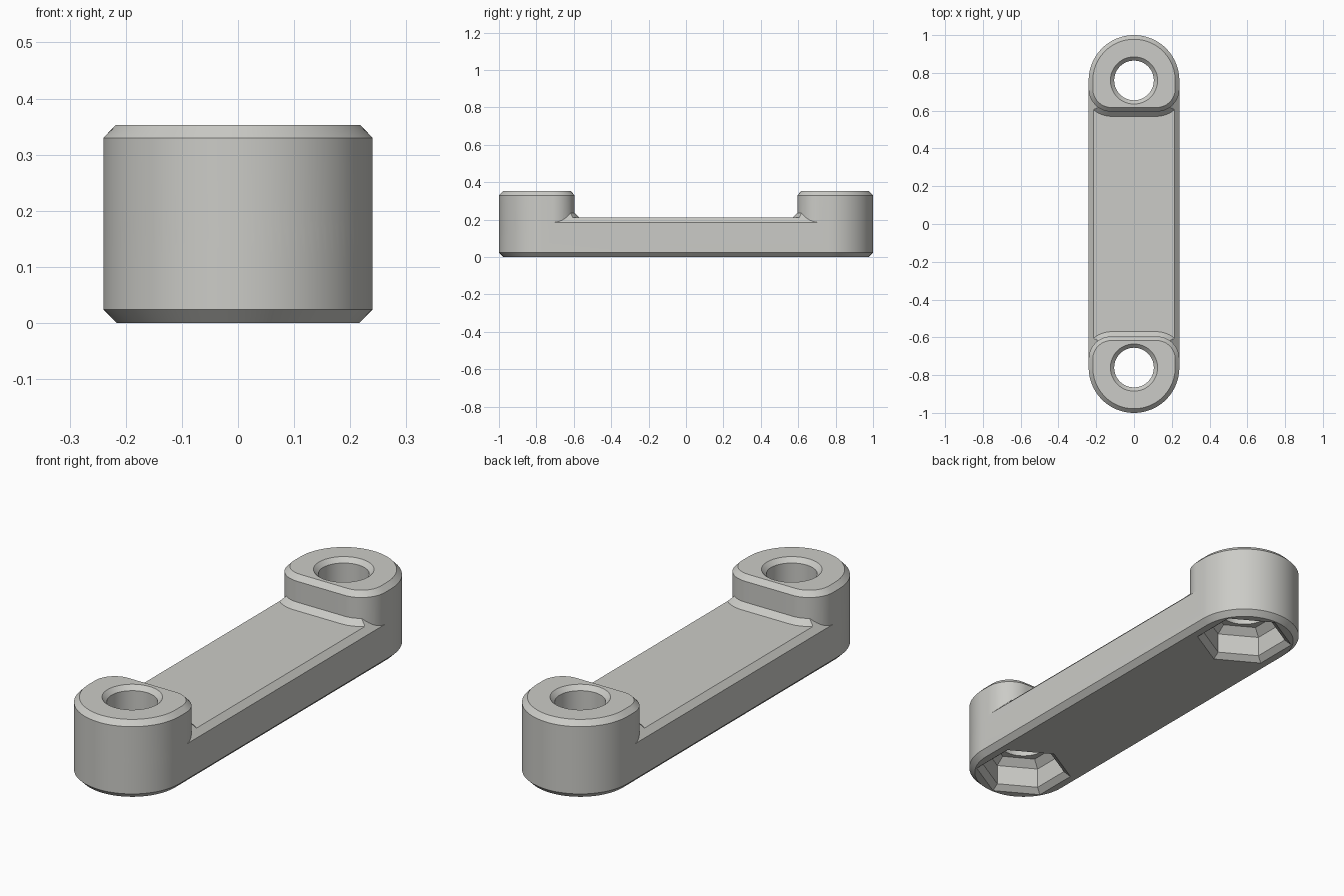
import bpy, bmesh, math

if "Cube" in bpy.data.objects:
    bpy.data.objects.remove(bpy.data.objects["Cube"])

R = 0.24        # half width of the bar and radius of its ends
CY = 0.76       # distance of the hole centres from the middle
CH = 0.024      # edge chamfer

grey = bpy.data.materials.new("warm grey")
grey.diffuse_color = (0.6, 0.6, 0.57, 1)
grey.use_nodes = True
grey.node_tree.nodes["Principled BSDF"].inputs["Base Color"].default_value = grey.diffuse_color


def arc(cx, cy, r, a0, a1, n):
    """Points on an arc, angles in degrees."""
    return [(cx + r * math.cos(math.radians(a0 + (a1 - a0) * i / n)),
             cy + r * math.sin(math.radians(a0 + (a1 - a0) * i / n)))
            for i in range(n + 1)]


def loft(name, rings):
    """Closed solid through a stack of (z, outline) rings."""
    bm = bmesh.new()
    loops = [[bm.verts.new((x, y, z)) for x, y in pts] for z, pts in rings]
    n = len(loops[0])
    for a, b in zip(loops, loops[1:]):
        for i in range(n):
            j = (i + 1) % n
            bm.faces.new((a[i], a[j], b[j], b[i]))
    bm.faces.new(loops[0][::-1])
    bm.faces.new(loops[-1])
    bmesh.ops.recalc_face_normals(bm, faces=bm.faces)
    me = bpy.data.meshes.new(name)
    bm.to_mesh(me)
    bm.free()
    me.materials.append(grey)
    ob = bpy.data.objects.new(name, me)
    bpy.context.collection.objects.link(ob)
    return ob


def combine(target, tool, operation):
    """Apply a boolean and remove the tool."""
    mod = target.modifiers.new("bool", 'BOOLEAN')
    mod.operation = operation
    mod.solver = 'EXACT'
    mod.object = tool
    bpy.context.view_layer.objects.active = target
    bpy.ops.object.modifier_apply(modifier=mod.name)
    bpy.data.objects.remove(tool)


def stadium(inset):
    r = R - inset
    return arc(0, CY, r, 0, 180, 48) + arc(0, -CY, r, 180, 360, 48)


def boss_outline(inset, side):
    """Round outer end, flat inner face with rounded corners."""
    c = 0.12
    pts = (arc(0, CY, R - inset, 0, 180, 48)
           + arc(-(R - c), 0.595 + c, c - inset, 180, 270, 16)
           + arc(R - c, 0.595 + c, c - inset, 270, 360, 16))
    return [(x, y * side) for x, y in pts]


# Bar with chamfered top and bottom edges
bar = loft("link_bar", [(0, stadium(CH)), (CH, stadium(0)),
                        (0.185, stadium(0)), (0.21, stadium(0.025))])

for side in (1, -1):
    # Raised boss at the end
    boss = loft("boss", [(0.1, boss_outline(0, side)), (0.33, boss_outline(0, side)),
                         (0.353, boss_outline(0.022, side))])
    combine(bar, boss, 'UNION')

    # Sloped foot of the boss, trimmed along the bar's edge chamfers
    foot = loft("boss_foot", [(0.2, boss_outline(-0.035, side)),
                              (0.26, boss_outline(0.025, side))])
    trim = loft("foot_trim", [(z, [(w, 0.3 * side), (w, CY * side),
                                   (-w, CY * side), (-w, 0.3 * side)])
                              for z, w in ((0.19, 0.235), (0.28, 0.145))])
    combine(foot, trim, 'INTERSECT')
    combine(bar, foot, 'UNION')

for side in (1, -1):
    # Countersunk bolt hole from the top
    hole = loft("bolt_hole", [(z, arc(0, CY * side, r, 0, 352.5, 47))
                              for z, r in ((0.1, 0.105), (0.333, 0.105), (0.373, 0.145))])
    combine(bar, hole, 'DIFFERENCE')

    # Hexagonal nut pocket from below, with tapered mouth and ceiling
    pocket = loft("nut_pocket", [(z, arc(0, CY * side, r, 30, 330, 5))
                                 for z, r in ((-0.02, 0.237), (0.022, 0.181),
                                              (0.115, 0.181), (0.145, 0.143))])
    combine(bar, pocket, 'DIFFERENCE')

# Smooth the curved walls and keep the chamfers crisp
bpy.ops.object.select_all(action='DESELECT')
bar.select_set(True)
bpy.context.view_layer.objects.active = bar
bpy.ops.object.shade_smooth_by_angle(angle=math.radians(25))
